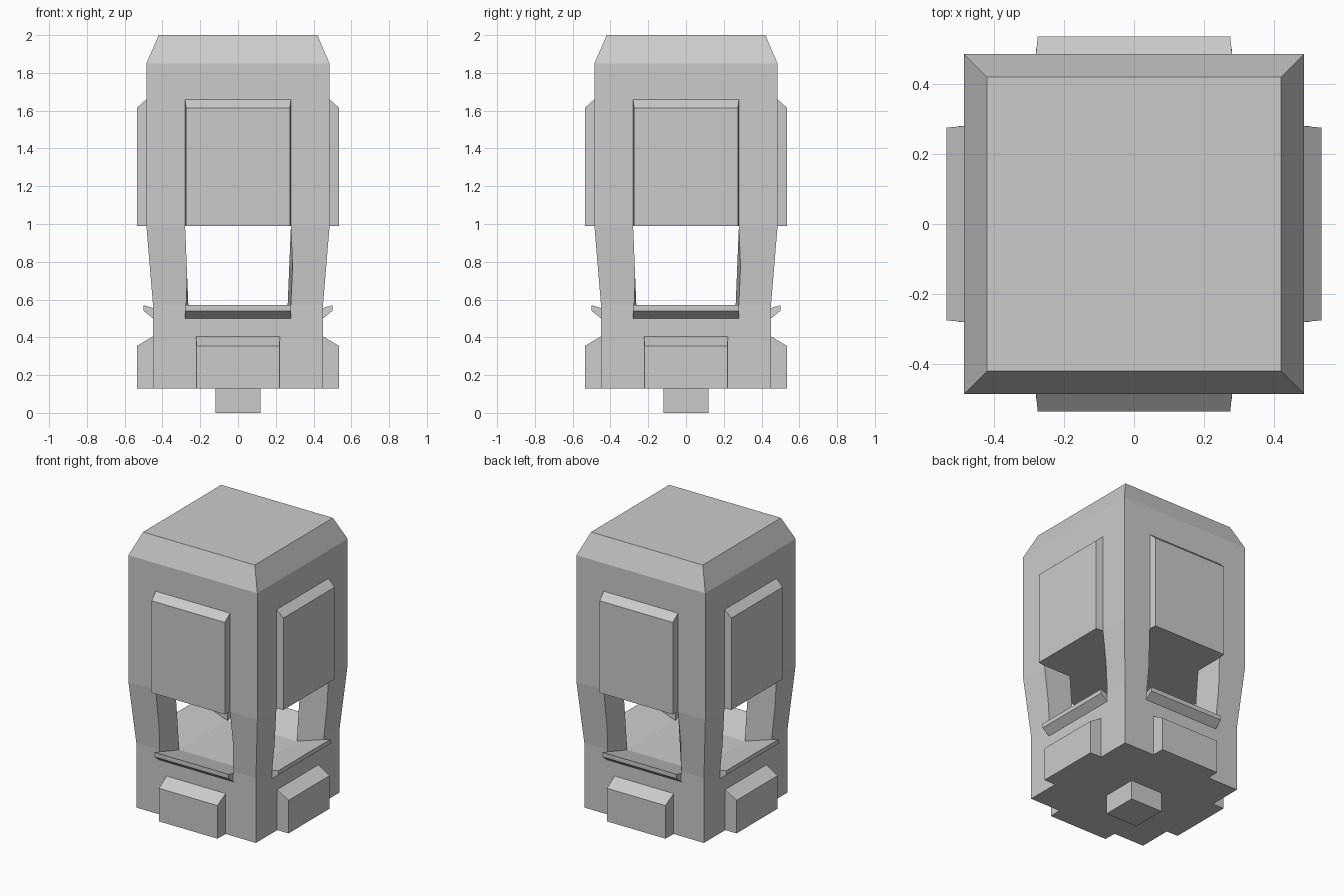
import bpy, bmesh, math

if "Cube" in bpy.data.objects:
    bpy.data.objects.remove(bpy.data.objects["Cube"])


def loft(name, rings, cap_start=True, cap_end=True, turn=0):
    """Skin a list of equal-length point rings into a flat-shaded object."""
    bm = bmesh.new()
    vs = [[bm.verts.new(p) for p in ring] for ring in rings]
    n = len(rings[0])
    for a, b in zip(vs, vs[1:]):
        for i in range(n):
            j = (i + 1) % n
            bm.faces.new((a[i], a[j], b[j], b[i]))
    if cap_start:
        bm.faces.new(vs[0][::-1])
    if cap_end:
        bm.faces.new(vs[-1])
    bmesh.ops.recalc_face_normals(bm, faces=bm.faces[:])
    me = bpy.data.meshes.new(name)
    bm.to_mesh(me)
    bm.free()
    ob = bpy.data.objects.new(name, me)
    ob.rotation_euler.z = turn
    bpy.context.collection.objects.link(ob)
    return ob


def square(r, z):
    return [(-r, -r, z), (r, -r, z), (r, r, z), (-r, r, z)]


def cross(w, e, z):
    """Cross outline: inner corners at w, arm ends of half width e."""
    f = 0.7
    arm = [(-w, -w), (-e, -f), (e, -f)]
    pts = []
    for k in range(4):
        c, s = round(math.cos(k * math.pi / 2)), round(math.sin(k * math.pi / 2))
        pts += [(x * c - y * s, x * s + y * c, z) for x, y in arm]
    return pts


def slab(r, d, z0, z1):
    """Rectangle on the front side at distance d from the centre."""
    return [(-r, -d, z0), (r, -d, z0), (r, -d, z1), (-r, -d, z1)]


# Lantern body: tapered square column with a chamfered roof
body = loft("lantern_body", [square(r, z) for r, z in
            [(0.45, 0.13), (0.45, 0.57), (0.485, 0.99), (0.485, 1.85), (0.42, 2.0)]])

# Window openings cut through all four sides, leaving corner posts
cutter = loft("window_cutter", [cross(0.26, 0.30, 0.50), cross(0.28, 0.28, 0.99)])
cutter.hide_render = True
mod = body.modifiers.new("windows", 'BOOLEAN')
mod.operation, mod.solver, mod.object = 'DIFFERENCE', 'EXACT', cutter
bpy.context.view_layer.objects.active = body
bpy.ops.object.modifier_apply(modifier=mod.name)
bpy.data.objects.remove(cutter)

# Square foot
loft("foot", [square(0.12, 0.0), square(0.12, 0.13)], cap_end=False)

# Parts repeated on each side
sill_profile = [(0.26, 0.50, 0.26), (0.50, 0.57, 0.28), (0.50, 0.54, 0.28), (0.45, 0.50, 0.28)]
for i, side in enumerate(("front", "right", "back", "left")):
    a = i * math.pi / 2
    # Raised upper panel
    loft(side + "_upper_panel",
         [slab(0.28, 0.485, 0.99, 1.66), slab(0.275, 0.535, 0.99, 1.615)],
         cap_start=False, turn=a)
    # Raised lower panel
    loft(side + "_lower_panel",
         [slab(0.222, 0.45, 0.13, 0.405), slab(0.22, 0.535, 0.13, 0.355)],
         cap_start=False, turn=a)
    # Sloping window sill with a projecting lip
    loft(side + "_window_sill",
         [[(s * w, -d, z) for d, z, w in sill_profile] for s in (-1, 1)], turn=a)
